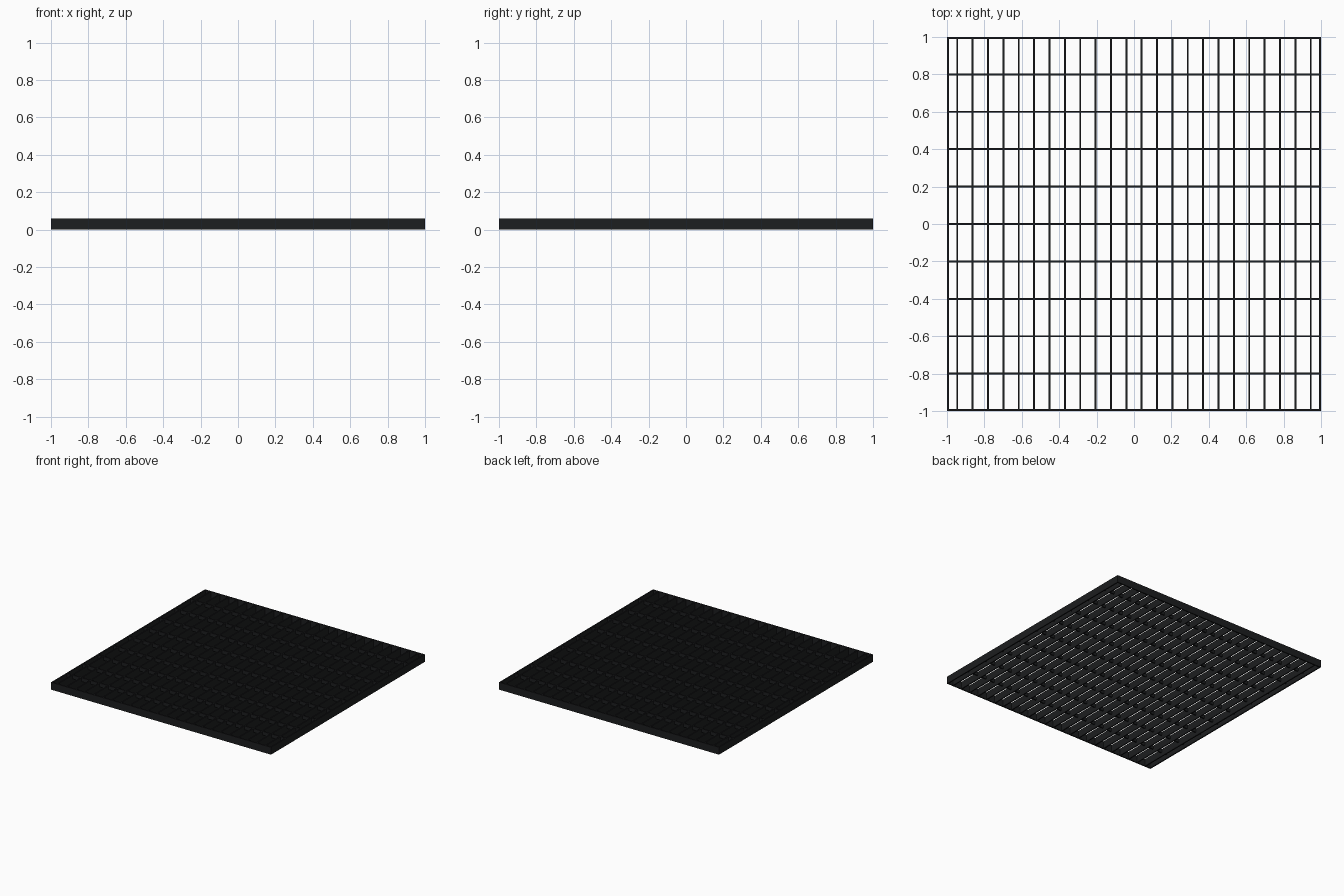
import bpy

if "Cube" in bpy.data.objects:
    bpy.data.objects.remove(bpy.data.objects["Cube"])

H = 0.06      # grating depth
T = 0.01      # bar thickness

dark = bpy.data.materials.new("dark_steel")
dark.diffuse_color = (0.012, 0.013, 0.014, 1)
dark.use_nodes = True
dark.node_tree.nodes["Principled BSDF"].inputs["Base Color"].default_value = dark.diffuse_color


def bar(name, x0, x1, y0, y1, z0, z1):
    bpy.ops.mesh.primitive_cube_add(size=1, location=((x0 + x1) / 2, (y0 + y1) / 2, (z0 + z1) / 2))
    o = bpy.context.object
    o.name = name
    o.scale = (x1 - x0, y1 - y0, z1 - z0)
    o.data.materials.append(dark)
    return o


# Outer frame bands
for s, side in ((-1, "left"), (1, "right")):
    c = s * (1 - T / 2)
    bar("frame_" + side, c - T / 2, c + T / 2, -1, 1, 0, H)
for s, side in ((-1, "front"), (1, "back")):
    c = s * (1 - T / 2)
    bar("frame_" + side, -1 + T, 1 - T, c - T / 2, c + T / 2, 0, H)

# Bearing bars running front to back
N, X = 24, 0.945
for i in range(N):
    x = -X + 2 * X * i / (N - 1)
    bar(f"bearing_bar_{i + 1}", x - T / 2, x + T / 2, -1 + T, 1 - T, 0, H)

# Shallower cross bars set flush with the top
for i in range(9):
    y = -0.8 + 0.2 * i
    bar(f"cross_bar_{i + 1}", -1 + T, 1 - T, y - T / 2, y + T / 2, H / 2, H)
